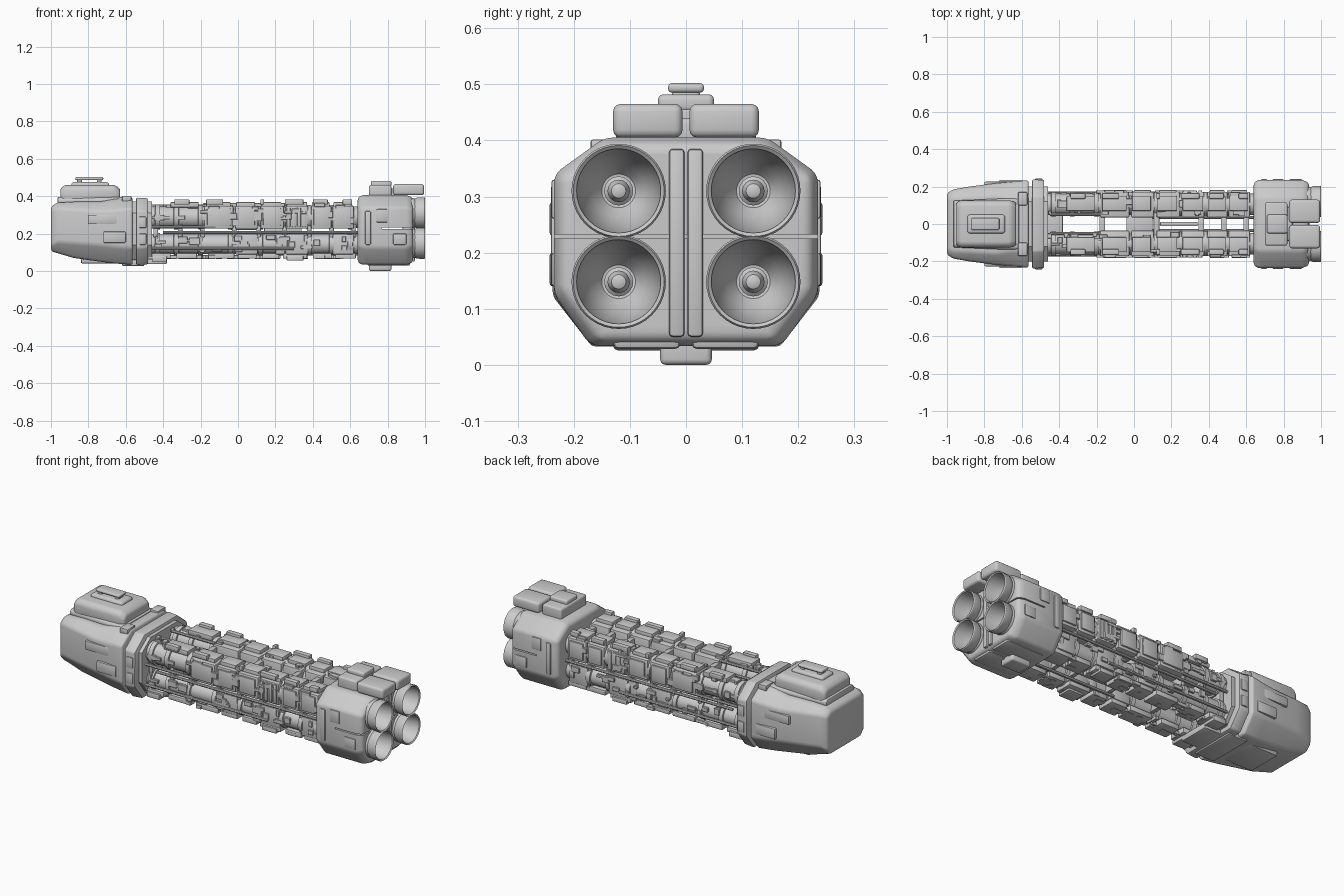
import bpy, bmesh, math, random
from mathutils import Matrix, Vector

random.seed(4)


def finish(name, bm, bevel=0.0, seg=2):
    bmesh.ops.recalc_face_normals(bm, faces=bm.faces)
    me = bpy.data.meshes.new(name)
    bm.to_mesh(me)
    bm.free()
    ob = bpy.data.objects.new(name, me)
    bpy.context.collection.objects.link(ob)
    if bevel:
        m = ob.modifiers.new("bevel", 'BEVEL')
        m.width, m.segments, m.limit_method = bevel, seg, 'ANGLE'
        m.angle_limit = math.radians(28)
    return ob


def add_box(bm, x0, x1, y0, y1, z0, z1):
    mat = Matrix.Translation(((x0 + x1) / 2, (y0 + y1) / 2, (z0 + z1) / 2)) @ \
        Matrix.Diagonal((x1 - x0, y1 - y0, z1 - z0, 1))
    bmesh.ops.create_cube(bm, size=1, matrix=mat)


def boxes(name, items, bevel=0.005, both=False, seg=2):
    """One object from several boxes, optionally repeated on -y."""
    bm = bmesh.new()
    for x0, x1, y0, y1, z0, z1 in items:
        add_box(bm, x0, x1, y0, y1, z0, z1)
        if both:
            add_box(bm, x0, x1, -y1, -y0, z0, z1)
    return finish(name, bm, bevel, seg)


def loft(name, sections, bevel=0.01, seg=2):
    """Eight-sided hull; section = x, half width, z low, z high, chamfer low (y,z), high (y,z)."""
    bm = bmesh.new()
    rings = []
    for x, w, a, b, ly, lz, hy, hz in sections:
        half = [(w - ly, a), (w, a + lz), (w, b - hz), (w - hy, b)]
        pts = half + [(-y, z) for y, z in reversed(half)]
        rings.append([bm.verts.new((x, y, z)) for y, z in pts])
    for r, s in zip(rings, rings[1:]):
        for i in range(8):
            bm.faces.new((r[i], r[(i + 1) % 8], s[(i + 1) % 8], s[i]))
    bm.faces.new(rings[0])
    bm.faces.new(rings[-1])
    return finish(name, bm, bevel, seg)


def lathe(name, profile, y, z, n=32):
    """Spin (x, radius) points round an axis along x."""
    bm = bmesh.new()
    vs = [bm.verts.new((x, y, z + r)) for x, r in profile]
    es = [bm.edges.new(p) for p in zip(vs, vs[1:])]
    bmesh.ops.spin(bm, geom=vs + es, cent=(0, y, z), axis=(1, 0, 0),
                   angle=math.tau, steps=n, use_merge=True)
    bmesh.ops.remove_doubles(bm, verts=bm.verts, dist=1e-5)
    return finish(name, bm)


def cut(target, cutter):
    m = target.modifiers.new("cut", 'BOOLEAN')
    m.object, m.operation, m.solver = cutter, 'DIFFERENCE', 'EXACT'
    bpy.context.view_layer.objects.active = target
    for mod in list(target.modifiers):
        bpy.ops.object.modifier_apply(modifier=mod.name)
    bpy.data.objects.remove(cutter)


# Forward hull, neck and rear collar
loft("forward_hull", [
    (-1.0, .165, .105, .345, .03, .03, .03, .02),
    (-.965, .185, .095, .365, .05, .06, .04, .03),
    (-.88, .20, .07, .37, .06, .08, .05, .04),
    (-.74, .218, .05, .37, .07, .09, .06, .05),
    (-.66, .225, .04, .385, .07, .09, .08, .06),
    (-.563, .235, .033, .395, .07, .09, .09, .06)], .014, 3)
loft("hull_neck", [(-.60, .2, .06, .37, .06, .08, .08, .06),
                   (-.46, .2, .06, .37, .06, .08, .08, .06)], 0)
loft("hull_collar", [(-.545, .238, .032, .392, .07, .09, .09, .07),
                     (-.48, .235, .036, .388, .07, .09, .09, .07)], .008)
boxes("hull_keel_plates", [(-.84, -.64, -.10, .10, .04, .09),
                           (-.62, -.50, -.13, .13, .026, .06),
                           (-.50, -.38, -.09, .09, .036, .07)], .008)
boxes("hull_side_plates", [(-.80, -.64, .20, .226, .25, .30),
                           (-.72, -.60, .20, .236, .15, .21),
                           (-.53, -.49, .20, .243, .14, .20),
                           (-.53, -.49, .20, .243, .23, .29),
                           (-.62, -.57, .10, .17, .37, .402)], .005, True)
# Raised bridge with stepped cap and handle
loft("bridge_base", [(-.965, .125, .355, .395, .01, .01, .012, .012),
                     (-.615, .14, .355, .395, .01, .01, .012, .012)], .006)
loft("bridge_block", [(-.95, .115, .36, .44, .005, .01, .02, .02),
                      (-.925, .125, .36, .46, .005, .01, .02, .02),
                      (-.66, .125, .36, .46, .005, .01, .02, .02),
                      (-.63, .115, .36, .44, .005, .01, .02, .02)], .012, 3)
boxes("bridge_cap", [(-.89, -.69, -.05, .05, .44, .475)], .012, seg=3)
boxes("bridge_handle", [(-.87, -.72, -.032, .032, .485, .502),
                        (-.86, -.835, -.025, .025, .46, .49),
                        (-.755, -.73, -.025, .025, .46, .49)], .007, seg=3)

# Four long cargo tubes with collars
for sy in (1, -1):
    for row, z, r in (("upper", .287, .058), ("lower", .143, .052)):
        prof = [(-.5, 0), (-.5, r)]
        for x in (-.43, -.33, -.20, -.04, .12, .25, .38, .50, .60):
            prof += [(x - .014, r), (x - .012, r + .008), (x + .012, r + .008), (x + .014, r)]
        prof += [(.66, r), (.66, 0)]
        lathe(f"{row}_tube_{'left' if sy > 0 else 'right'}", prof, sy * .105, z, 24)

# Boxy cargo modules clad over the tubes
mods = [(-.18, -.025), (-.015, .105), (.12, .245), (.255, .375), (.39, .50), (.505, .62)]
boxes("upper_modules", [(a, b, .035, .172, .226, .348) for a, b in mods], .007, True)
boxes("lower_modules", [(a, b, .045, .158, .088, .196) for a, b in mods[1::2] + [(.20, .25)]],
      .007, True)
boxes("module_side_panels", [(a + .015, b - .015, .165, .181, .242, .335)
                             for a, b in mods if a != .255] +
      [(.26 + .028 * i, .28 + .028 * i, .165, .179, .235, .34) for i in range(4)], .004, True)
# Broken rails along top and bottom
boxes("top_rails", [(a, b, .07, .15, .34, .368) for a, b in
                    [(-.36, -.21), (-.17, -.04), (-.01, .09), (.125, .23), (.26, .37),
                     (.395, .49), (.51, .61)]] +
      [(a, b, .135, .165, .355, .382) for a, b in
       [(-.34, -.26), (-.17, -.08), (.12, .14), (.25, .35), (.40, .48), (.56, .61)]],
      .004, True)
boxes("bottom_rails", [(a, b, .05, .15, .066, .095) for a, b in
                       [(-.48, -.36), (-.33, -.22), (-.16, -.02), (.0, .10), (.13, .22),
                        (.24, .37), (.40, .50), (.52, .63)]] +
      [(.26, .35, .08, .16, .055, .08), (-.46, -.38, .08, .16, .05, .08)], .004, True)
# Cross ties and inner frames joining the two sides
ties = []
for x in (-.17, .12, .36, .48, .60):
    ties += [(x - .015, x + .015, -.07, .07, .30, .335), (x - .012, x + .012, -.07, .07, .11, .15)]
ties += [(-.04, .10, -.05, .05, .22, .25), (.14, .34, -.012, .012, .20, .24)]
boxes("cross_ties", ties, .004)
boxes("row_frames", [(x - .012, x + .012, .06, .15, .18, .25)
                     for x in (-.44, -.31, -.19, -.02, .11, .25, .38, .50, .62)], .003, True)

# Small surface fittings scattered over the cargo section
fit = bmesh.new()
for i in range(190):
    x = random.uniform(-.46, .60)
    lx, ly = random.uniform(.008, .03), random.uniform(.006, .02)
    sy = random.choice((-1, 1))
    boxy = x > -.18
    side = random.randrange(4)
    if side == 0:
        c = (random.uniform(.05, .16), .352 if boxy else .345)
    elif side == 1:
        c = (.172 if boxy else .162, random.uniform(.245, .335) if boxy else .285)
    elif side == 2:
        c = (.158, random.uniform(.11, .18))
    else:
        c = (random.uniform(.05, .15), .075)
    h = .008 if side in (1, 2) else ly
    v = ly if side in (1, 2) else .010
    add_box(fit, x - lx, x + lx, sy * c[0] - h, sy * c[0] + h, c[1] - v, c[1] + v)
finish("cargo_fittings", fit, .002, 1)
# Thin conduits along the sides
for sy in (1, -1):
    for k, (a, b, y, z) in enumerate([(-.48, -.12, .165, .235), (-.40, .64, .155, .205),
                                      (-.48, .30, .165, .12), (-.45, -.18, .05, .345),
                                      (.10, .64, .035, .09)]):
        lathe(f"conduit_{k}_{'left' if sy > 0 else 'right'}",
              [(a, 0), (a, .008), (b, .008), (b, 0)], sy * y, z, 8)

# Engine housing with nozzle wells and a side slit
engine = loft("engine_housing", [
    (.64, .222, .045, .392, .07, .09, .09, .06),
    (.665, .235, .034, .405, .065, .09, .09, .065),
    (.90, .235, .034, .405, .065, .09, .09, .065),
    (.935, .222, .045, .392, .07, .09, .09, .06)], .014, 3)
NOZ = [(sy * .12, z) for sy in (1, -1) for z in (.31, .148)]
for y, z in NOZ:
    cut(engine, lathe("well_cutter", [(.80, 0), (.80, .079), (1.05, .079), (1.05, 0)], y, z, 32))
cut(engine, boxes("slit_cutter", [(.77, 1.0, -.3, .3, .2255, .2325)], 0))
boxes("engine_bands", [(.68, .71, .21, .241, .14, .32), (.74, .80, .21, .24, .26, .33),
                       (.83, .90, .21, .24, .14, .20)], .005, True)
# Four bell nozzles with centre plugs
for i, (y, z) in enumerate(NOZ):
    lathe(f"nozzle_{i + 1}", [(.82, .06), (.90, .074), (.935, .080), (.945, .076), (.955, .082),
                              (.995, .084), (1.0, .081), (.995, .075), (.95, .071), (.91, .062),
                              (.875, .048), (.85, .030), (.845, 0)], y, z, 40)
    lathe(f"nozzle_plug_{i + 1}", [(.84, .026), (.88, .026), (.885, .02), (.905, .02),
                                   (.92, .013), (.926, 0)], y, z, 16)
# Engine rear spine, top pods and lower foot
boxes("engine_spine", [(.88, .945, -.03, -.003, .05, .385), (.88, .945, .003, .03, .05, .385)], .006)
boxes("engine_top_pods", [(.83, .995, .006, .13, .405, .465)], .014, True, 3)
boxes("engine_top_box", [(.70, .82, -.115, .115, .39, .46), (.81, .85, -.09, .09, .39, .44)], .01, seg=3)
boxes("engine_top_cap", [(.71, .82, -.05, .05, .45, .482)], .01, seg=3)
boxes("engine_foot", [(.70, .82, -.046, .046, 0, .06)], .01, seg=3)
boxes("engine_belly_pods", [(.69, .92, .01, .13, .028, .06)], .01, True)

# Apply bevels and smooth shading
bpy.ops.object.select_all(action='SELECT')
bpy.context.view_layer.objects.active = bpy.context.selected_objects[0]
bpy.ops.object.convert(target='MESH')
bpy.ops.object.shade_smooth_by_angle(angle=math.radians(32))
